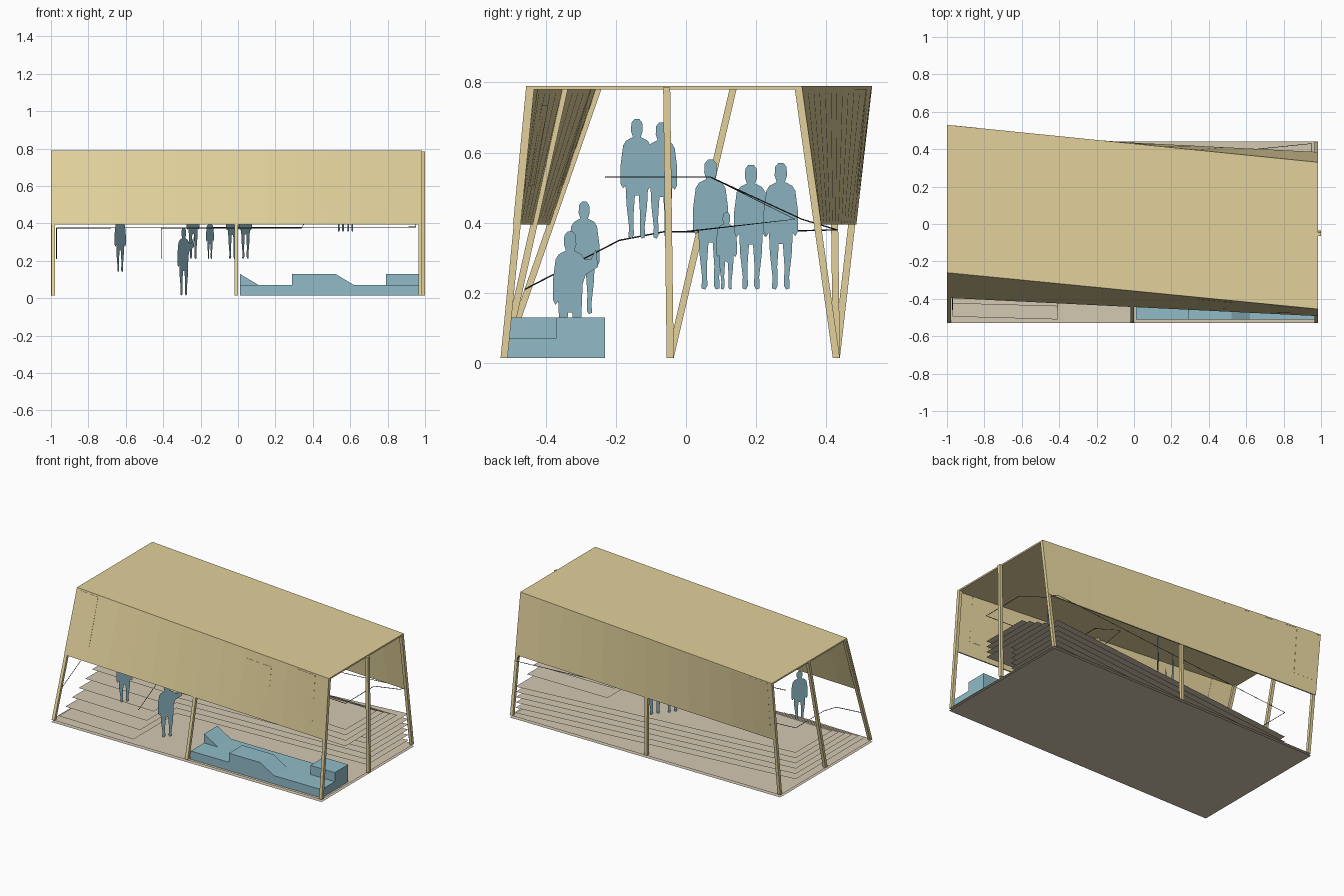
import bpy
from mathutils import Vector

if "Cube" in bpy.data.objects:
    bpy.data.objects.remove(bpy.data.objects["Cube"])


def material(name, rgb):
    m = bpy.data.materials.new(name)
    m.diffuse_color = (*rgb, 1)
    m.use_nodes = True
    m.node_tree.nodes["Principled BSDF"].inputs["Base Color"].default_value = m.diffuse_color
    return m


WOOD = material("pale_wood", (0.76, 0.64, 0.33))
SAND = material("sand", (0.66, 0.58, 0.45))
BLUE = material("blue", (0.28, 0.50, 0.58))
DARK = material("dark_rail", (0.05, 0.05, 0.05))
H = 0.79        # roof height
XL, XR = -1.0, 0.985


def mesh(name, verts, faces, mat):
    me = bpy.data.meshes.new(name)
    me.from_pydata(verts, [], faces)
    me.materials.append(mat)
    ob = bpy.data.objects.new(name, me)
    bpy.context.collection.objects.link(ob)
    return ob


def prism(name, a, b, mat):
    """Solid between two matching loops."""
    n = len(a)
    faces = [tuple(range(n))[::-1], tuple(range(n, 2 * n))]
    faces += [(i, (i + 1) % n, n + (i + 1) % n, n + i) for i in range(n)]
    return mesh(name, a + b, faces, mat)


def sheet(name, pts, z, mat=SAND):
    return mesh(name, [(x, y, z) for x, y in pts], [tuple(range(len(pts)))], mat)


def lerp(a, b, t):
    return a + (b - a) * t


def wall_y(side, x, z):
    """Twisted side plane: straight at the floor, skewed at the roof."""
    t = (x - XL) / (XR - XL)
    if side < 0:
        return lerp(-0.53, lerp(-0.26, -0.455, t), z / H)
    return lerp(0.44, lerp(0.53, 0.33, t), z / H)


def wall_patch(name, side, x0, x1, z0, z1, outer, inner, n=12):
    """Slab lying on the twisted side plane."""
    verts, faces = [], []
    for i in range(n + 1):
        x = lerp(x0, x1, i / n)
        for z, off in ((z0, outer), (z1, outer), (z1, inner), (z0, inner)):
            verts.append((x, wall_y(side, x, z) - side * off, z))
    for i in range(n):
        for j in range(4):
            a, b = i * 4 + j, i * 4 + (j + 1) % 4
            f = (a, a + 4, b + 4, b)
            faces.append(f if side < 0 else f[::-1])
    e = n * 4
    caps = [(0, 1, 2, 3), (e + 3, e + 2, e + 1, e)]
    faces += caps if side < 0 else [c[::-1] for c in caps]
    return mesh(name, verts, faces, WOOD)


def column(name, x, y0, y1, h=0.01):
    sq = ((-h, -h), (h, -h), (h, h), (-h, h))
    prism(name, [(x + u, y0 + v, 0.015) for u, v in sq],
          [(x + u, y1 + v, H - 0.005) for u, v in sq], WOOD)


# Floor (two thin sheets) and skewed roof slab
rect = [(XL, -0.53), (XR, -0.53), (XR, 0.44), (XL, 0.44)]
sheet("floor_base", rect, 0.0)
sheet("floor_top", rect, 0.015)
roof = [(XL, -0.26), (XR, -0.455), (XR, 0.33), (XL, 0.53)]
prism("roof", [(x, y, H - 0.01) for x, y in roof], [(x, y, H) for x, y in roof], WOOD)

# Upper walls with flush panels
for side, label in ((-1, "front"), (1, "back")):
    wall_patch(label + "_wall", side, XL, XR, 0.395, H, 0, 0.008)
panels = [(-1, -0.965, -0.83, 0.485, 0.78), (-1, 0.345, 0.54, 0.505, 0.735),
          (-1, 0.735, 0.88, 0.485, 0.78), (1, -0.965, -0.83, 0.485, 0.78)]
for s, x0, x1, z0, z1 in panels:
    wall_patch("wall_panel", s, x0, x1, z0, z1, -0.0015, 0.0095, 2)

# Columns: three on each long side, one in the middle of each end
for x in (-0.988, -0.01, 0.975):
    column("front_column", x, -0.518, wall_y(-1, x, H) + 0.012)
    column("back_column", x, 0.428, wall_y(1, x, H) - 0.012)
column("left_end_column", -0.99, -0.045, 0.135)
column("right_end_column", 0.99, -0.045, -0.055)

# Stacked step sheets: stair at front left up to a landing along the back
for k in range(6):
    y = -0.495 + 0.07 * k
    sheet("lower_step", [(-0.97, y), (-0.41, y - 0.015), (-0.41, -0.06), (0.95, 0.0),
                         (0.95, 0.43), (-0.97, 0.235)], 0.035 * (k + 1))
# Upper steps from the landing to the right platform
for k in range(4):
    y = 0.31 - 0.07 * k
    sheet("upper_step", [(0.36, -0.2), (0.95, -0.23), (0.95, y), (0.36, y)],
          0.246 + 0.0363 * k)


def rail(name, pts):
    cu = bpy.data.curves.new(name, 'CURVE')
    cu.dimensions = '3D'
    cu.bevel_depth, cu.bevel_resolution = 0.002, 0
    sp = cu.splines.new('POLY')
    sp.points.add(len(pts) - 1)
    for p, c in zip(sp.points, pts):
        p.co = (*c, 1)
    cu.materials.append(DARK)
    bpy.context.collection.objects.link(bpy.data.objects.new(name, cu))


# Handrails
rail("outer_rail", [(-0.97, -0.46, 0.21), (-0.97, -0.19, 0.35), (-0.97, -0.06, 0.375),
                    (-0.97, 0.235, 0.375), (0.95, 0.43, 0.38), (0.95, 0.33, 0.41),
                    (0.95, 0.07, 0.53), (0.95, -0.23, 0.53), (0.36, -0.2, 0.53)])
rail("inner_rail", [(-0.41, -0.46, 0.21), (-0.41, -0.19, 0.35), (-0.41, -0.06, 0.375),
                    (0.34, 0.0, 0.375), (0.36, 0.31, 0.41), (0.36, 0.07, 0.53),
                    (0.36, -0.2, 0.53)])


# Lounge bench: front and back rows with different profiles
def bench(name, profile, y0, y1):
    prism(name, [(x, y0, z) for x, z in profile][::-1],
          [(x, y1, z) for x, z in profile][::-1], BLUE)


bench("bench_front", [(0.01, 0.015), (0.97, 0.015), (0.97, 0.07), (0.62, 0.07),
                      (0.52, 0.13), (0.29, 0.13), (0.29, 0.07), (0.01, 0.07)], -0.51, -0.37)
bench("bench_back", [(0.01, 0.015), (0.97, 0.015), (0.97, 0.13), (0.79, 0.13),
                     (0.79, 0.07), (0.11, 0.07), (0.01, 0.13)], -0.37, -0.23)

# Flat people cut-outs, half outline (width, height) mirrored
HALF = [(0.02, 0.36), (0.035, 0.18), (0.03, 0.03), (0.05, 0.0), (0.085, 0.01), (0.08, 0.1),
        (0.105, 0.28), (0.115, 0.45), (0.14, 0.42), (0.165, 0.46), (0.165, 0.62),
        (0.14, 0.78), (0.11, 0.82), (0.04, 0.85), (0.06, 0.9), (0.055, 0.97), (0.025, 1.0)]
ACROSS = Vector((0.57, 0.82, 0))


def person(x, y, z, h, raised=False):
    half = [(u, v) for u, v in HALF]
    right = list(half)
    if raised:      # one arm bent up towards the face
        right[8:11] = [(0.12, 0.58), (0.15, 0.66), (0.27, 0.72), (0.25, 0.86), (0.2, 0.78)]
    loop = right + [(-u, v) for u, v in reversed(half)]
    mesh("visitor_cutout", [Vector((x, y, z + v * h)) + ACROSS * u * h for u, v in loop],
         [tuple(range(len(loop)))], BLUE)


for p in [(-0.29, -0.33, 0.015, 0.36, True), (-0.63, -0.29, 0.14, 0.32),
          (-0.24, 0.07, 0.21, 0.37), (-0.15, 0.115, 0.21, 0.22), (-0.03, 0.185, 0.21, 0.355),
          (0.04, 0.27, 0.21, 0.36), (0.55, -0.14, 0.355, 0.34), (0.6, -0.07, 0.355, 0.33)]:
    person(*p)
